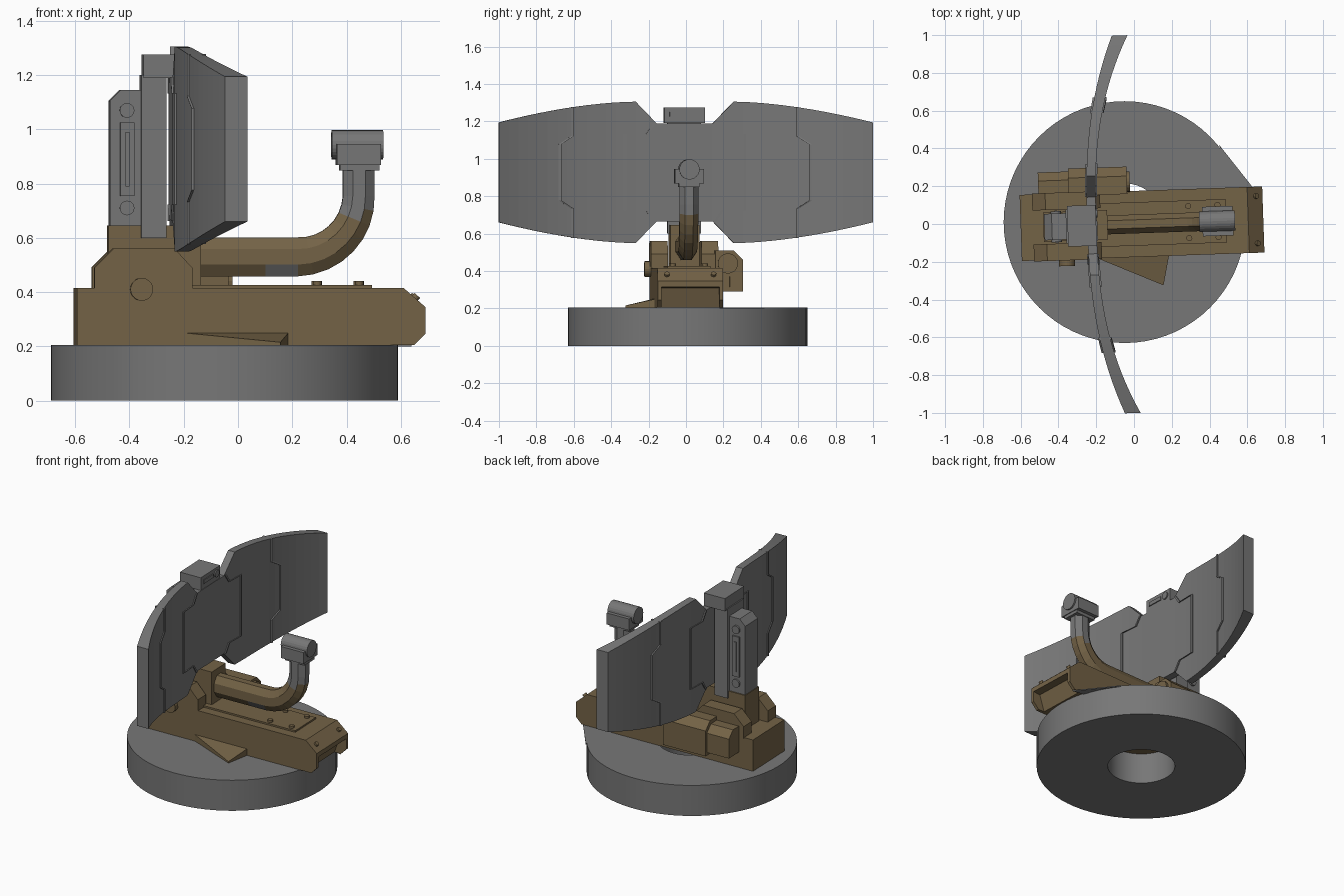
import bpy, bmesh, math
from mathutils import Matrix, Vector

if "Cube" in bpy.data.objects:
    bpy.data.objects.remove(bpy.data.objects["Cube"])

ROT = Matrix.Rotation(math.radians(2), 4, 'Z')   # the turret is turned slightly on its base


def material(name, rgb):
    m = bpy.data.materials.new(name)
    m.diffuse_color = (*rgb, 1)
    m.use_nodes = True
    m.node_tree.nodes["Principled BSDF"].inputs["Base Color"].default_value = m.diffuse_color
    return m


GRAY = material("grey_metal", (0.185, 0.185, 0.185))
BROWN = material("brown_paint", (0.175, 0.125, 0.062))


def finish(name, bm, mats, rule=None, turn=True):
    bmesh.ops.recalc_face_normals(bm, faces=bm.faces)
    if rule:
        for f in bm.faces:
            f.material_index = rule(f.calc_center_median())
    if turn:
        bm.transform(ROT)
    me = bpy.data.meshes.new(name)
    bm.to_mesh(me)
    bm.free()
    for m in mats:
        me.materials.append(m)
    ob = bpy.data.objects.new(name, me)
    bpy.context.collection.objects.link(ob)
    return ob


def prism(name, pts, a, b, mat, axis='y', turn=True):
    """Extrude a 2D profile from a to b along an axis."""
    put = {'x': lambda p, t: (t, p[0], p[1]), 'y': lambda p, t: (p[0], t, p[1]),
           'z': lambda p, t: (p[0], p[1], t)}[axis]
    bm = bmesh.new()
    lo = [bm.verts.new(put(p, a)) for p in pts]
    hi = [bm.verts.new(put(p, b)) for p in pts]
    bm.faces.new(lo)
    bm.faces.new(hi[::-1])
    for i in range(len(pts)):
        j = (i + 1) % len(pts)
        bm.faces.new((lo[i], hi[i], hi[j], lo[j]))
    return finish(name, bm, [mat], turn=turn)


def box(name, x0, x1, y0, y1, z0, z1, mat):
    return prism(name, [(x0, z0), (x1, z0), (x1, z1), (x0, z1)], y0, y1, mat)


def cyl(name, c, axis, r, depth, mat, n=20):
    bm = bmesh.new()
    q = Vector(axis).to_track_quat('Z', 'Y').to_matrix().to_4x4()
    bmesh.ops.create_cone(bm, cap_ends=True, segments=n, radius1=r, radius2=r, depth=depth,
                          matrix=Matrix.Translation(c) @ q)
    return finish(name, bm, [mat])


def loft(bm, rings, closed=False):
    """Join rings of points into a skin, capped or closed end to end."""
    rs = [[bm.verts.new(p) for p in r] for r in rings]
    n = len(rs[0])
    for k in range(len(rs) if closed else len(rs) - 1):
        a, b = rs[k], rs[(k + 1) % len(rs)]
        for i in range(n):
            bm.faces.new((a[i], a[(i + 1) % n], b[(i + 1) % n], b[i]))
    if not closed:
        bm.faces.new(rs[0])
        bm.faces.new(rs[-1][::-1])


# round base with a hole through it
bm = bmesh.new()
rings = []
for i in range(72):
    t = math.tau * i / 72
    rings.append([(-0.05 + r * math.cos(t), 0.01 + r * math.sin(t), z)
                  for r, z in ((0.205, 0), (0.64, 0), (0.64, 0.205), (0.205, 0.205))])
loft(bm, rings, closed=True)
base = finish("round_base", bm, [GRAY], turn=False)
prism("base_flap", [(0.45, 0.42), (0.52, 0.2), (0.64, 0.18)], 0.199, 0.205, GRAY, 'z', False)

# long body with a recessed nose between two side plates
prism("body", [(-0.6, 0.205), (0.6, 0.205), (0.635, 0.31), (0.685, 0.315), (0.685, 0.345),
               (0.605, 0.415), (-0.6, 0.415)], -0.155, 0.155, BROWN)
side = [(-0.6, 0.205), (0.645, 0.205), (0.685, 0.245), (0.685, 0.345), (0.605, 0.415), (-0.6, 0.415)]
cheek = [(-0.535, 0.41), (-0.535, 0.49), (-0.465, 0.56), (-0.24, 0.56), (-0.175, 0.49), (-0.175, 0.41)]
for s, tag in ((-1, "front"), (1, "back")):
    prism(tag + "_side_plate", side, s * 0.155, s * 0.175, BROWN)
    prism(tag + "_cheek", cheek, s * 0.09, s * 0.18, BROWN)
    cyl(tag + "_nose_bolt", (0.65, s * 0.125, 0.38), (0.65, 0, 0.75), 0.014, 0.02, BROWN, 12)
    for x in (0.29, 0.445):
        cyl(tag + "_deck_bolt", (x, s * 0.085, 0.43), (0, 0, 1), 0.016, 0.02, BROWN, 12)
box("deck_plate", -0.2, 0.49, -0.115, 0.115, 0.41, 0.426, BROWN)
box("pedestal", -0.48, -0.14, -0.078, 0.078, 0.41, 0.645, BROWN)
cyl("side_pivot", (-0.362, -0.185, 0.41), (0, 1, 0), 0.042, 0.05, BROWN)

# small side wedge on the front
bm = bmesh.new()
v = [bm.verts.new(p) for p in ((-0.21, -0.17, 0.205), (0.18, -0.17, 0.205), (0.145, -0.33, 0.205),
                               (-0.21, -0.17, 0.25), (0.18, -0.17, 0.25), (0.145, -0.33, 0.215))]
for f in ((0, 1, 2), (3, 4, 5), (0, 1, 4, 3), (1, 2, 5, 4), (2, 0, 3, 5)):
    bm.faces.new([v[i] for i in f])
finish("side_wedge", bm, [BROWN])

# equipment box on the back side
prism("equipment_box", [(0.16, 0.29), (0.305, 0.29), (0.305, 0.46), (0.255, 0.51), (0.16, 0.51)],
      -0.34, -0.03, BROWN, 'x')
prism("equipment_box_rear", [(0.16, 0.31), (0.29, 0.31), (0.29, 0.44), (0.245, 0.485), (0.16, 0.485)],
      -0.5, -0.34, BROWN, 'x')
cyl("equipment_lens", (-0.03, 0.225, 0.44), (1, 0, 0), 0.054, 0.03, BROWN)
for y in (0.205, 0.25):
    box("equipment_port", -0.035, -0.022, y - 0.015, y + 0.015, 0.315, 0.37, BROWN)

# curved feed arm: brown below, grey above
path = [(-0.15, 0.53, 0), (0.0, 0.53, 0), (0.1, 0.53, 0), (0.22, 0.53, 0)]
for i in range(1, 9):
    t = math.pi / 2 * i / 8
    path.append((0.22 + 0.225 * math.sin(t), 0.755 - 0.225 * math.cos(t), t))
path.append((0.445, 0.86, math.pi / 2))
rings = []
for x, z, t in path:
    h = 0.072 - 0.014 * t / (math.pi / 2)
    sec = [(-0.05, -0.4), (-0.022, -1), (0.022, -1), (0.05, -0.4),
           (0.05, 0.4), (0.022, 1), (-0.022, 1), (-0.05, 0.4)]
    rings.append([(x - n * h * math.sin(t), y, z + n * h * math.cos(t)) for y, n in sec])
bm = bmesh.new()
loft(bm, rings)
finish("feed_arm", bm, [BROWN, GRAY],
       lambda c: int(c.z > 0.68 or (0.1 < c.x < 0.24 and c.z < 0.49 and abs(c.y) > 0.02)))

# feed head
box("feed_collar", 0.375, 0.52, -0.055, 0.055, 0.848, 0.88, GRAY)
box("feed_housing", 0.362, 0.525, -0.078, 0.078, 0.868, 0.945, GRAY)
cyl("feed_horn", (0.44, 0, 0.943), (1, 0, 0), 0.054, 0.19, GRAY, 24)

# mast behind the dish
box("mast", -0.36, -0.267, -0.09, 0.09, 0.6, 1.2, GRAY)
prism("rear_mast", [(-0.475, 0.645), (-0.36, 0.645), (-0.36, 1.145), (-0.435, 1.145), (-0.475, 1.105)],
      -0.07, 0.07, GRAY)
for s in (-1, 1):
    for z in (0.71, 1.07):
        cyl("mast_knob", (-0.412, s * 0.072, z), (0, 1, 0), 0.027, 0.02, GRAY)
    box("mast_slot_frame", -0.437, -0.385, s * 0.07, s * 0.08, 0.755, 1.025, GRAY)
    box("mast_slot_bar", -0.418, -0.404, s * 0.08, s * 0.086, 0.79, 0.99, GRAY)
box("mast_head", -0.352, -0.2, -0.108, 0.108, 1.19, 1.275, GRAY)
box("head_slot", -0.2, -0.194, -0.08, 0.025, 1.225, 1.25, GRAY)
cyl("head_lens", (-0.199, 0.065, 1.238), (1, 0, 0), 0.024, 0.014, GRAY)

# wide curved dish
ZC = 0.927


def surf(y):
    return -0.2 + 0.2 * abs(y) ** 2.6


def thick(y):
    return 0.048 + 0.035 * abs(y) ** 3


def half(y):
    y = abs(y)
    if y <= 0.15:
        return 0.262
    if y <= 0.262:
        return 0.262 + 0.116 * (y - 0.15) / 0.112
    return 0.378 - 0.111 * ((y - 0.262) / 0.738) ** 1.7


right = [0.15, 0.262] + [0.262 + 0.738 * i / 14 for i in range(1, 15)]
ys = [-y for y in reversed(right)] + right
bm = bmesh.new()
loft(bm, [[(surf(y), y, ZC - half(y)), (surf(y), y, ZC + half(y)),
           (surf(y) - thick(y), y, ZC + half(y)), (surf(y) - thick(y), y, ZC - half(y))] for y in ys])
finish("dish", bm, [GRAY])

# raised panel seams on both faces of the dish
inner = [(0.16, 0.265), (0.2, 0.205), (0.32, 0.205), (0.32, -0.205), (0.2, -0.205), (0.16, -0.265)]
outer = [(0.6, 0.35), (0.6, 0.195), (0.67, 0.15), (0.67, -0.15), (0.6, -0.195), (0.6, -0.35)]
for s in (-1, 1):
    for line in (inner, outer):
        for face in (0, 1):
            bm = bmesh.new()
            rings = []
            for y, z in line:
                w = 0.007
                x = surf(y) - face * thick(y)
                rings.append([(x + dx, s * (y + dy), ZC + z) for dx, dy in
                              ((-0.007, -w), (0.007, -w), (0.007, w), (-0.007, w))])
            loft(bm, rings)
            finish("dish_seam", bm, [GRAY])

# smooth the round base wall only
bpy.context.view_layer.objects.active = base
base.select_set(True)
bpy.ops.object.shade_smooth_by_angle(angle=math.radians(30))
